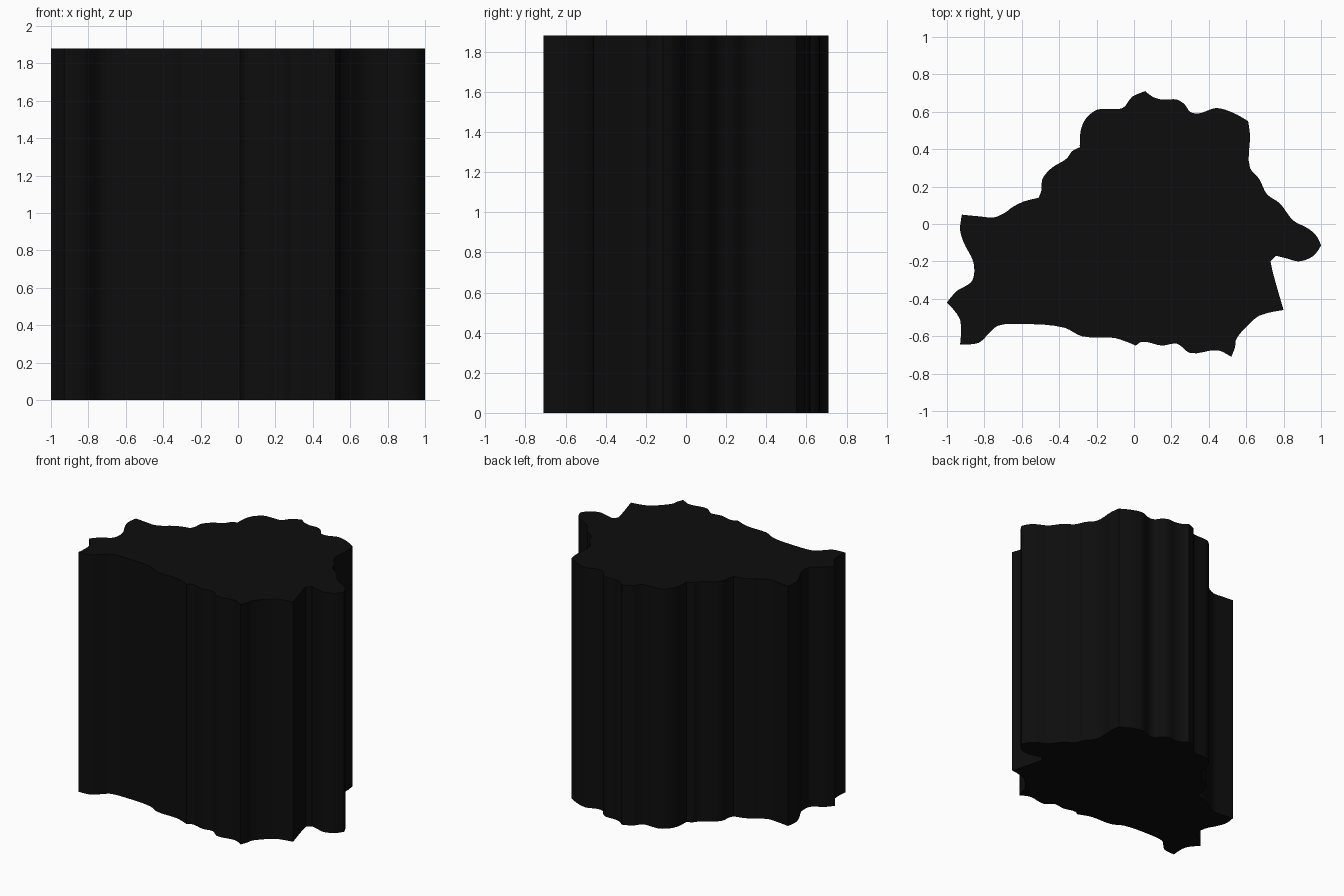
import bpy, bmesh, math
from mathutils import Vector
from mathutils.geometry import interpolate_bezier

if "Cube" in bpy.data.objects:
    bpy.data.objects.remove(bpy.data.objects["Cube"])

HEIGHT = 1.88

# outline seen from above, clockwise from the west corner
OUTLINE = [
    (-.92, .05), (-.82, .04), (-.75, .035), (-.69, .06), (-.65, .09), (-.59, .12),
    (-.51, .14), (-.495, .18), (-.49, .24), (-.44, .30), (-.36, .35), (-.33, .39),
    (-.29, .41), (-.285, .50), (-.26, .56), (-.20, .61), (-.14, .615), (-.06, .62),
    (-.01, .68), (.06, .71), (.10, .68), (.15, .665), (.23, .665), (.27, .64),
    (.30, .60), (.34, .59), (.44, .62), (.53, .595), (.61, .55), (.62, .48),
    (.62, .30), (.67, .24), (.71, .16), (.78, .11), (.85, .02), (.94, -.03),
    (.98, -.07), (1, -.115), (.96, -.17), (.88, -.20), (.82, -.185), (.76, -.17),
    (.73, -.20), (.74, -.25), (.80, -.46), (.67, -.49), (.60, -.55), (.545, -.62),
    (.54, -.66), (.52, -.71), (.45, -.675), (.30, -.69), (.23, -.64), (.15, -.65),
    (.04, -.63), (.01, -.65), (-.10, -.61), (-.28, -.60), (-.37, -.555), (-.59, -.535),
    (-.73, -.545), (-.78, -.59), (-.83, -.635), (-.93, -.645), (-.93, -.51), (-1, -.42),
    (-.95, -.36), (-.87, -.31), (-.855, -.27), (-.86, -.20), (-.91, -.10), (-.93, -.03),
]


def smooth_outline(points, steps=4):
    """Curve through the points, keeping strong turns as sharp corners."""
    pts = [Vector(p) for p in points]
    n = len(pts)
    tangents = []
    for i in range(n):
        a, b = pts[i] - pts[i - 1], pts[(i + 1) % n] - pts[i]
        corner = a.angle(b) > math.radians(50)
        tangents.append(Vector((0, 0)) if corner else (a.normalized() + b.normalized()).normalized())
    result = []
    for i in range(n):
        j = (i + 1) % n
        reach = (pts[j] - pts[i]).length * 0.3
        result += interpolate_bezier(pts[i], pts[i] + tangents[i] * reach,
                                     pts[j] - tangents[j] * reach, pts[j], steps + 1)[:-1]
    return result


# extruded solid block
bm = bmesh.new()
base = bm.faces.new([bm.verts.new((p[0], p[1], 0)) for p in smooth_outline(OUTLINE)])
top = bmesh.ops.extrude_face_region(bm, geom=[base], use_keep_orig=True)
bmesh.ops.translate(bm, vec=(0, 0, HEIGHT),
                    verts=[v for v in top["geom"] if isinstance(v, bmesh.types.BMVert)])
bmesh.ops.recalc_face_normals(bm, faces=bm.faces)
bmesh.ops.triangulate(bm, faces=[f for f in bm.faces if len(f.verts) > 4])
mesh = bpy.data.meshes.new("outline_block")
bm.to_mesh(mesh)
bm.free()
block = bpy.data.objects.new("outline_block", mesh)
bpy.context.collection.objects.link(block)

# black finish
black = bpy.data.materials.new("black")
black.diffuse_color = (0.004, 0.004, 0.004, 1)
black.use_nodes = True
black.node_tree.nodes["Principled BSDF"].inputs["Base Color"].default_value = black.diffuse_color
mesh.materials.append(black)

# smooth walls, sharp rims
bpy.context.view_layer.objects.active = block
block.select_set(True)
bpy.ops.object.shade_smooth_by_angle(angle=math.radians(30))
